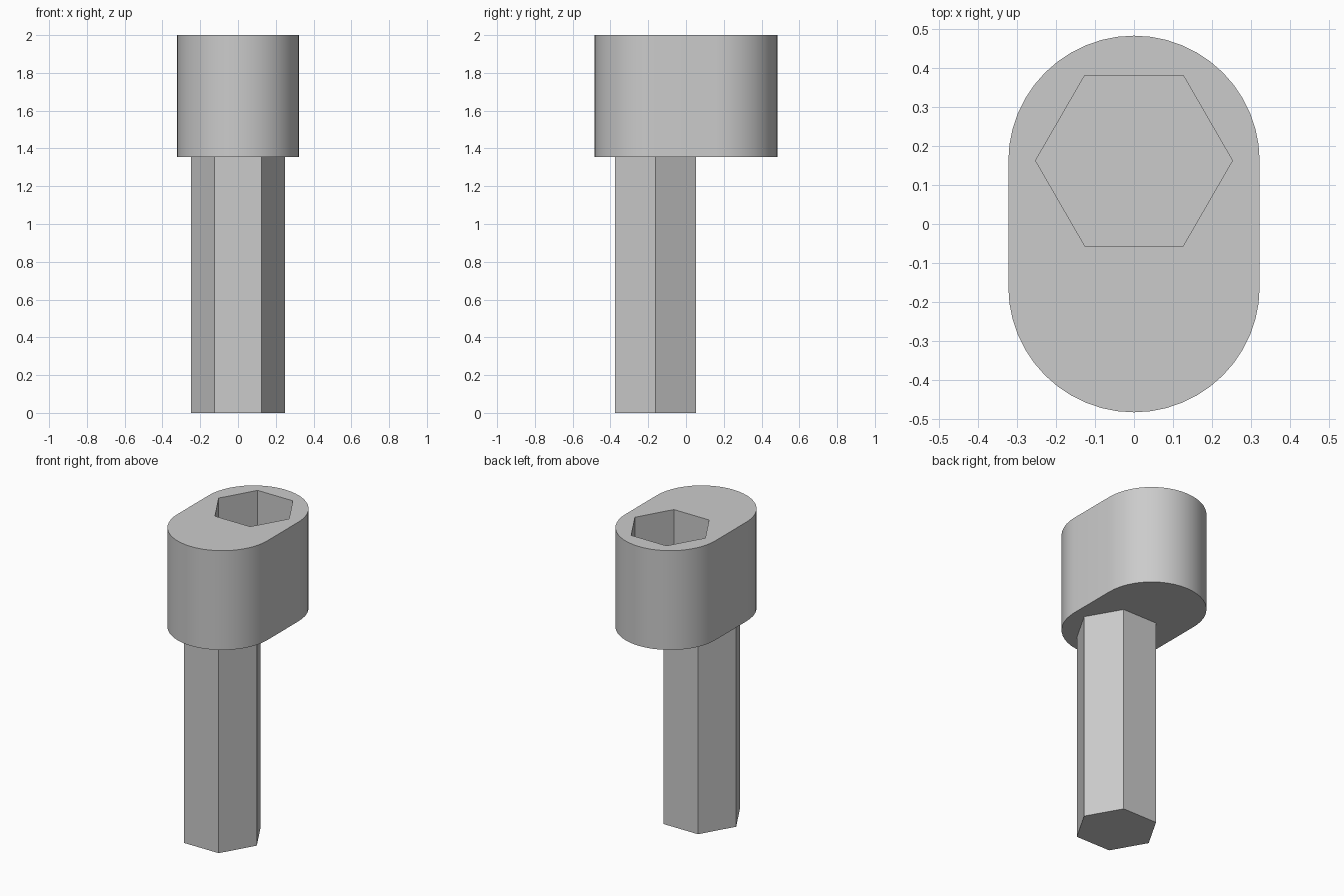
import bpy, bmesh
from math import pi, sin, cos, radians

cube = bpy.data.objects.get("Cube")
if cube:
    bpy.data.objects.remove(cube, do_unlink=True)

HEAD_R, OFFSET = 0.323, 0.161
HEAD_BOTTOM, SOCKET_FLOOR, TOP = 1.355, 1.52, 2.0

grey = bpy.data.materials.new("plain grey")
grey.use_nodes = True
colour = (0.6, 0.6, 0.6, 1)
grey.diffuse_color = colour
grey.node_tree.nodes["Principled BSDF"].inputs["Base Color"].default_value = colour


def hexagon(radius, y):
    return [(radius * cos(i * pi / 3), y + radius * sin(i * pi / 3)) for i in range(6)]


def stadium(radius, offset, steps=24):
    """Two half circles joined by straight sides."""
    points = []
    for side in (0, 1):
        y = offset if side == 0 else -offset
        for i in range(steps + 1):
            a = pi * (side + i / steps)
            points.append((radius * cos(a), y + radius * sin(a)))
    return points


def ring(bm, points, z):
    return [bm.verts.new((x, y, z)) for x, y in points]


def wall(bm, low, high):
    for i in range(len(low)):
        j = (i + 1) % len(low)
        bm.faces.new((low[i], low[j], high[j], high[i]))


def loop_edges(bm, verts):
    return [bm.edges.get((v, verts[i - 1])) for i, v in enumerate(verts)]


def finish(bm, name):
    bmesh.ops.recalc_face_normals(bm, faces=bm.faces)
    mesh = bpy.data.meshes.new(name)
    bm.to_mesh(mesh)
    bm.free()
    mesh.materials.append(grey)
    obj = bpy.data.objects.new(name, mesh)
    bpy.context.collection.objects.link(obj)
    bpy.ops.object.select_all(action='DESELECT')
    obj.select_set(True)
    bpy.context.view_layer.objects.active = obj
    bpy.ops.object.shade_smooth_by_angle(angle=radians(30))


# Rounded head with a blind hexagonal socket
bm = bmesh.new()
outline, socket = stadium(HEAD_R, OFFSET), hexagon(0.253, 0.163)
base, rim = ring(bm, outline, HEAD_BOTTOM), ring(bm, outline, TOP)
floor, mouth = ring(bm, socket, SOCKET_FLOOR), ring(bm, socket, TOP)
wall(bm, base, rim)
wall(bm, floor, mouth)
bm.faces.new(base)
bm.faces.new(floor)
bmesh.ops.triangle_fill(bm, use_beauty=True, normal=(0, 0, 1),
                        edges=loop_edges(bm, rim) + loop_edges(bm, mouth))
finish(bm, "head")

# Hexagonal shaft, offset towards the front
bm = bmesh.new()
points = hexagon(0.248, -OFFSET)
low, high = ring(bm, points, 0), ring(bm, points, HEAD_BOTTOM)
wall(bm, low, high)
bm.faces.new(low)
bm.faces.new(high)
finish(bm, "hex_shaft")
